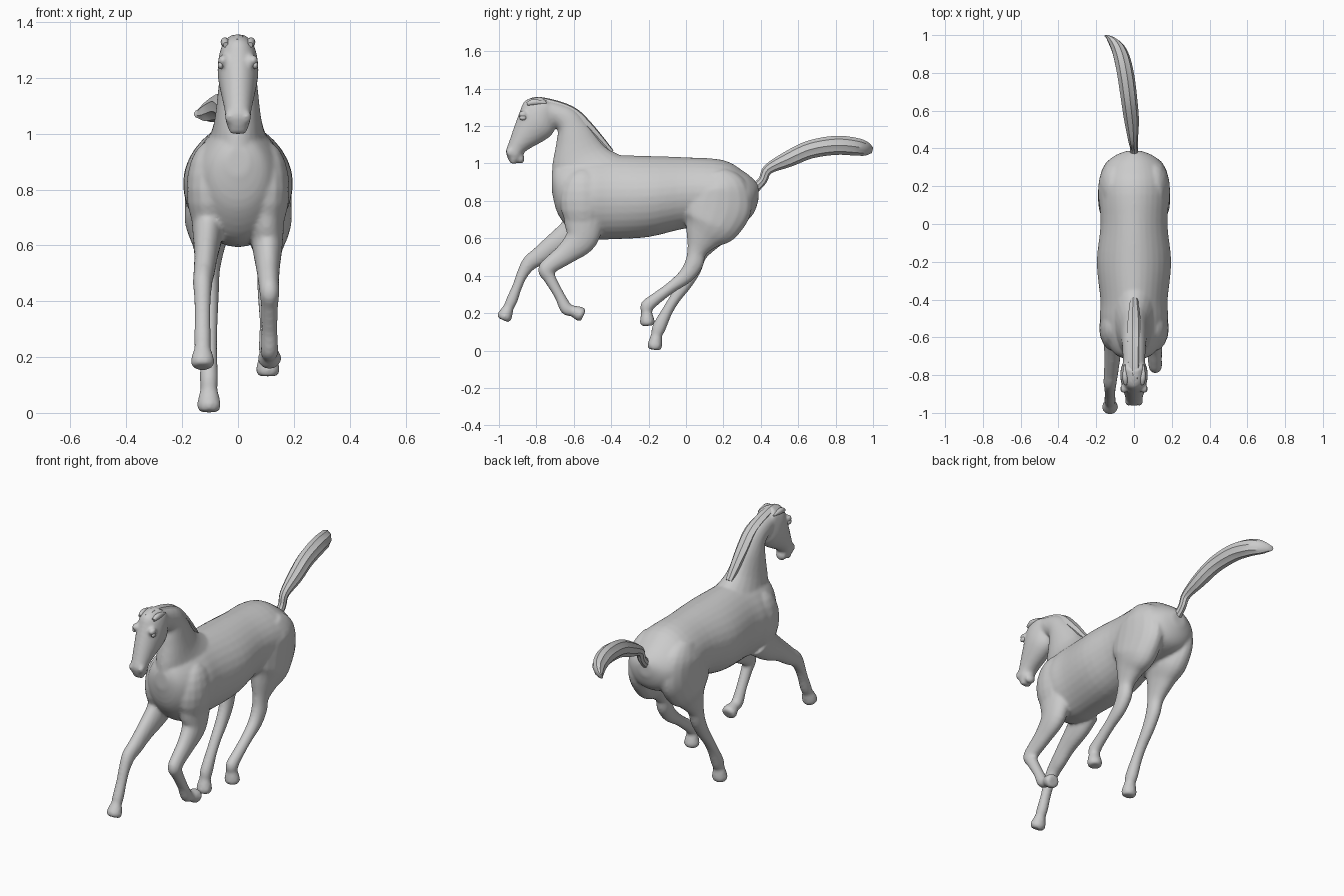
import bpy, bmesh
from math import sin, cos, pi
from mathutils import Vector

if "Cube" in bpy.data.objects:
    bpy.data.objects.remove(bpy.data.objects["Cube"])


def spline(rows, steps):
    """Catmull-Rom through rows of numbers."""
    rows = [Vector(r) for r in rows]
    out = []
    for i in range(len(rows) - 1):
        p0, p1 = rows[max(i - 1, 0)], rows[i]
        p2, p3 = rows[i + 1], rows[min(i + 2, len(rows) - 1)]
        for s in range(steps):
            t = s / steps
            out.append(0.5 * (2 * p1 + (p2 - p0) * t + (2 * p0 - 5 * p1 + 4 * p2 - p3) * t * t
                              + (3 * p1 - p0 - 3 * p2 + p3) * t ** 3))
    return out + [rows[-1]]


def finish(name, bm):
    me = bpy.data.meshes.new(name)
    bm.to_mesh(me)
    bm.free()
    ob = bpy.data.objects.new(name, me)
    bpy.context.collection.objects.link(ob)
    return ob


def skin_rings(name, rings, sides, ripple=0.0, pinch=0.0):
    """Skin oval rings (centre, half-height vector, half width); pinch narrows the top."""
    bm = bmesh.new()
    loops = []
    for c, up, w in rings:
        loop = []
        for i in range(sides):
            a = 2 * pi * i / sides
            k = 1 + ripple * (-1) ** i
            x = max(w, 0.004) * cos(a) * (1 - pinch * max(0, sin(a)) ** 2)
            loop.append(bm.verts.new(c + (Vector((x, 0, 0)) + up * sin(a)) * k))
        loops.append(loop)
    for r, s in zip(loops, loops[1:]):
        for i in range(sides):
            j = (i + 1) % sides
            bm.faces.new((r[i], r[j], s[j], s[i]))
    bm.faces.new(loops[0])
    bm.faces.new(loops[-1])
    bmesh.ops.recalc_face_normals(bm, faces=bm.faces)
    return finish(name, bm)


def loft(name, rows, sides=24, pinch=0.0):
    """Rows: two outline points (y, z), (y, z) seen from the side, and half width."""
    rings = [(Vector((0, (a + c) / 2, (b + d) / 2)), Vector((0, (a - c) / 2, (b - d) / 2)), w)
             for a, b, c, d, w in spline(rows, 4)]
    return skin_rings(name, rings, sides, 0, pinch)


def limb(name, path, x, width, sides=18, steps=5, ripple=0.0):
    """Path rows: y, z, radius; x and width are rules over travel and radius."""
    p = spline(path, steps)
    n = len(p) - 1
    rings = []
    for i, (y, z, r) in enumerate(p):
        d = p[min(i + 1, n)] - p[max(i - 1, 0)]
        up = Vector((0, -d.y, d.x)).normalized() * r
        rings.append((Vector((x(i / n), y, z)), up, width(r)))
    return skin_rings(name, rings, sides, ripple)


def ball(name, loc, scale):
    bm = bmesh.new()
    bmesh.ops.create_uvsphere(bm, u_segments=16, v_segments=10, radius=1)
    bmesh.ops.scale(bm, vec=scale, verts=bm.verts)
    bmesh.ops.translate(bm, vec=loc, verts=bm.verts)
    return finish(name, bm)


def select(obs):
    bpy.ops.object.select_all(action='DESELECT')
    for o in obs:
        o.select_set(True)
    bpy.context.view_layer.objects.active = obs[0]


# Barrel rows: y, top, bottom, half width
barrel = [(-0.717, 0.95, 0.85, 0.04), (-0.685, 1.0, 0.73, 0.105), (-0.6, 1.03, 0.625, 0.16),
          (-0.5, 1.04, 0.597, 0.18), (-0.4, 1.045, 0.595, 0.178), (-0.2, 1.04, 0.607, 0.197),
          (0, 1.033, 0.653, 0.177), (0.2, 1.018, 0.67, 0.187), (0.31, 0.957, 0.69, 0.155),
          (0.36, 0.917, 0.73, 0.105), (0.387, 0.885, 0.8, 0.04)]
skin = [loft("horse_body", [(y, t, y, b, w) for y, t, b, w in barrel], 32, 0.15)]

# Neck, throat edge to crest
skin.append(loft("neck", [
    (-0.69, 0.8, -0.33, 1.035, 0.125), (-0.717, 0.96, -0.43, 1.092, 0.088),
    (-0.692, 1.12, -0.522, 1.217, 0.07), (-0.695, 1.19, -0.617, 1.305, 0.062),
    (-0.82, 1.25, -0.8, 1.354, 0.055)]))

# Head, forehead to jaw
skin.append(loft("head", [
    (-0.775, 1.358, -0.7, 1.27, 0.055), (-0.858, 1.338, -0.7, 1.19, 0.07),
    (-0.892, 1.27, -0.735, 1.137, 0.072), (-0.945, 1.12, -0.855, 1.067, 0.05),
    (-0.963, 1.06, -0.878, 1.03, 0.044), (-0.94, 1.002, -0.91, 0.997, 0.028)]))
skin.append(ball("lower_lip", (0, -0.885, 1.026), (0.032, 0.022, 0.028)))
for s in (-1, 1):
    skin.append(ball("brow", (s * 0.053, -0.872, 1.262), (0.02, 0.025, 0.022)))
    skin.append(ball("nostril", (s * 0.03, -0.94, 1.06), (0.018, 0.022, 0.025)))
    skin.append(ball("shoulder", (s * 0.105, -0.55, 0.8), (0.08, 0.125, 0.17)))

# Legs ending in flared hooves
def leg(name, side, foot_x, path, sole):
    x = lambda t: side * (0.102 + (foot_x - 0.102) * min(1, t * 2))
    skin.append(limb(name, path, x, lambda r: min(0.088, 0.017 + 0.43 * r)))
    ankle, tip = Vector(path[-1][:2]), Vector(sole)
    flare = ankle.lerp(tip, 0.7)
    skin.append(limb(name + "_hoof", [(*ankle, 0.029), (*flare, 0.041), (*tip, 0.031)],
                     lambda t: side * foot_x, lambda r: r * 1.08, 12, 2))


thigh = [(0.15, 0.95, 0.07), (0.172, 0.87, 0.16), (0.16, 0.78, 0.195), (0.13, 0.68, 0.163)]
leg("front_leg_folded", 1, 0.113, [
    (-0.545, 0.7, 0.11), (-0.56, 0.6, 0.088), (-0.64, 0.52, 0.06), (-0.715, 0.465, 0.048),
    (-0.748, 0.43, 0.044), (-0.728, 0.385, 0.033), (-0.677, 0.295, 0.028), (-0.64, 0.225, 0.034),
    (-0.605, 0.213, 0.028)], (-0.548, 0.187))
leg("front_leg_reaching", -1, 0.127, [
    (-0.54, 0.7, 0.11), (-0.6, 0.635, 0.085), (-0.705, 0.565, 0.06), (-0.78, 0.508, 0.05),
    (-0.837, 0.467, 0.042), (-0.875, 0.408, 0.031), (-0.903, 0.34, 0.027), (-0.932, 0.267, 0.031),
    (-0.95, 0.228, 0.027)], (-0.978, 0.163))
leg("hind_leg_raised", 1, 0.107, thigh + [
    (0.09, 0.605, 0.1), (0.058, 0.53, 0.053), (0.043, 0.465, 0.05), (0, 0.4, 0.042),
    (-0.082, 0.336, 0.031), (-0.17, 0.27, 0.033), (-0.207, 0.237, 0.037), (-0.211, 0.205, 0.029)],
    (-0.205, 0.132))
leg("hind_leg_planted", -1, 0.104, thigh + [
    (0.1, 0.605, 0.1), (0.06, 0.515, 0.054), (0.038, 0.437, 0.045), (-0.004, 0.357, 0.037),
    (-0.06, 0.277, 0.03), (-0.102, 0.207, 0.03), (-0.143, 0.125, 0.037), (-0.158, 0.083, 0.03)],
    (-0.17, 0.004))

# Fuse the skin parts into one continuous body
select(skin)
bpy.ops.object.join()
body = bpy.context.object
body.name = "horse_body"
rm = body.modifiers.new("fuse", 'REMESH')
rm.mode, rm.voxel_size = 'VOXEL', 0.0085
sm = body.modifiers.new("soften", 'SMOOTH')
sm.factor, sm.iterations = 0.5, 7
for m in ("fuse", "soften"):
    bpy.ops.object.modifier_apply(modifier=m)

# Mane along the crest
mane = limb("mane", [
    (-0.85, 1.325, 0.014), (-0.78, 1.332, 0.023), (-0.62, 1.282, 0.027), (-0.52, 1.192, 0.027),
    (-0.4, 1.06, 0.016)], lambda t: 0, lambda r: r * 1.3, 14, 5, 0.05)

# Tail streaming behind
tail = limb("tail", [
    (0.36, 0.86, 0.026), (0.41, 0.91, 0.023), (0.44, 0.97, 0.027), (0.55, 1.025, 0.042),
    (0.665, 1.075, 0.047), (0.8, 1.097, 0.049), (0.905, 1.09, 0.046), (0.965, 1.078, 0.036),
    (0.997, 1.07, 0.014)],
    lambda t: -0.145 * t ** 2.4, lambda r: r * 0.9, 18, 4, 0.05)

# Ears laid back, and eyes
details = []
for s, side in ((-1, "left"), (1, "right")):
    details.append(limb("ear_" + side, [
        (-0.85, 1.318, 0.01), (-0.81, 1.328, 0.017), (-0.745, 1.325, 0.004)],
        lambda t: s * (0.044 + 0.006 * t), lambda r: r * 0.9, 10, 4))
    details.append(ball("eye_" + side, (s * 0.062, -0.872, 1.245), (0.01, 0.018, 0.014)))

select([body, mane, tail] + details)
bpy.ops.object.shade_smooth_by_angle(angle=0.7)
bpy.ops.object.select_all(action='DESELECT')
